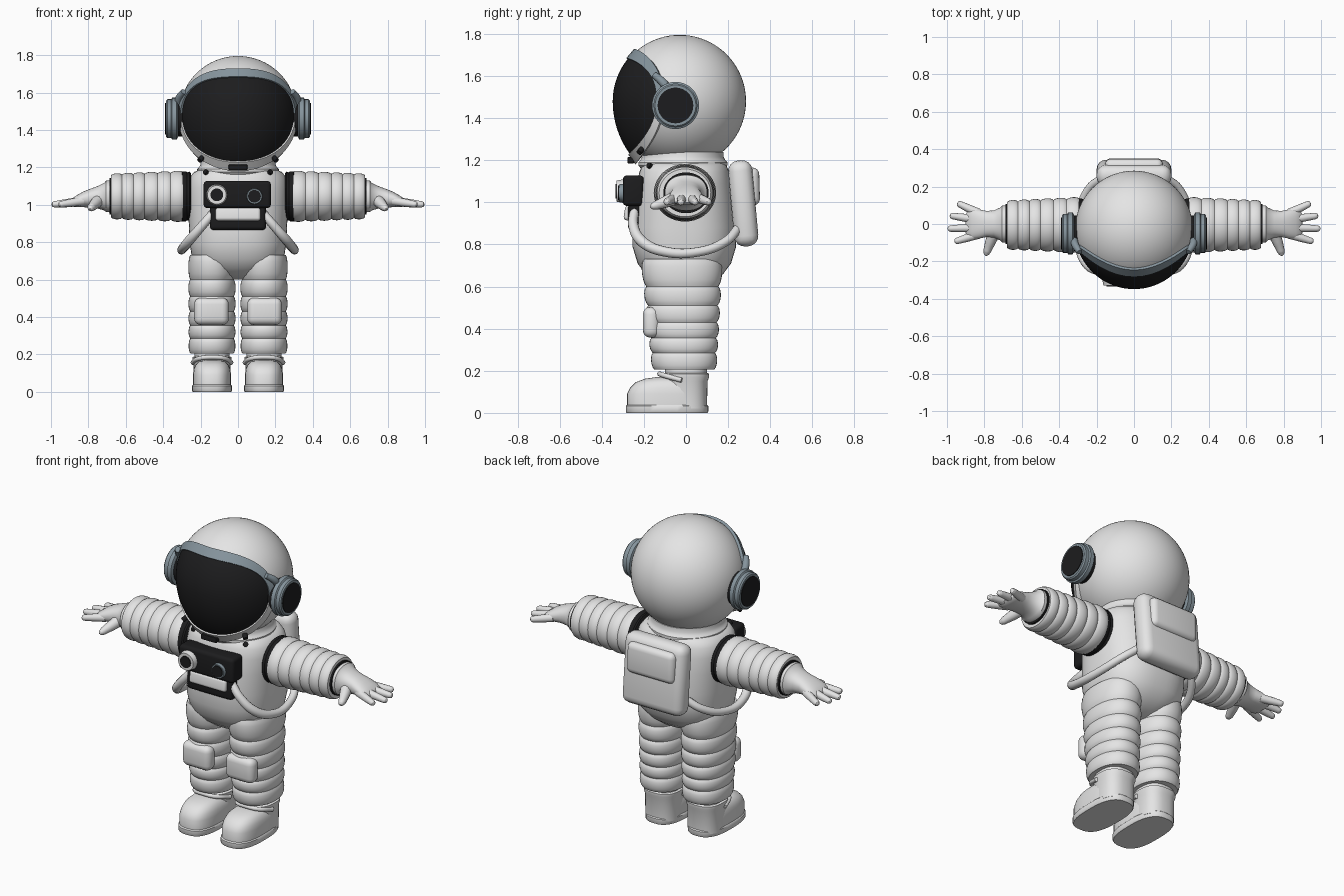
import bpy, bmesh, math
from math import sin, cos, pi, radians
from mathutils import Vector, Matrix

if "Cube" in bpy.data.objects:
    bpy.data.objects.remove(bpy.data.objects["Cube"])


def material(name, rgb):
    m = bpy.data.materials.new(name)
    m.diffuse_color = (*rgb, 1)
    m.use_nodes = True
    m.node_tree.nodes["Principled BSDF"].inputs["Base Color"].default_value = m.diffuse_color
    return m


WHITE = material("suit_white", (0.78, 0.78, 0.78))
BLACK = material("gloss_black", (0.012, 0.012, 0.013))
GREY = material("trim_grey", (0.24, 0.30, 0.34))


def finish(name, bm, mat, mirror=False, angle=40):
    bmesh.ops.recalc_face_normals(bm, faces=bm.faces)
    me = bpy.data.meshes.new(name)
    bm.to_mesh(me)
    bm.free()
    me.materials.append(mat)
    me.shade_smooth()
    me.set_sharp_from_angle(angle=radians(angle))
    ob = bpy.data.objects.new(name, me)
    bpy.context.collection.objects.link(ob)
    if mirror:
        ob.modifiers.new("Mirror", 'MIRROR').use_mirror_merge = False
    return ob


def oval(c, a, b, axis='z', p=2.0, n=40):
    """Superellipse section around c, perpendicular to axis."""
    pts = []
    for i in range(n):
        t = 2 * pi * i / n
        u = a * math.copysign(abs(cos(t)) ** (2 / p), cos(t))
        v = b * math.copysign(abs(sin(t)) ** (2 / p), sin(t))
        off = {'z': (u, v, 0), 'x': (0, u, v), 'y': (u, 0, v)}[axis]
        pts.append(Vector(c) + Vector(off))
    return pts


def skin(name, rings, mat, mirror=False, loop=False, angle=40):
    """Bridge equal-length point rings into a closed surface."""
    bm = bmesh.new()
    vs = [[bm.verts.new(p) for p in r] for r in rings]
    n = len(vs[0])
    pairs = list(zip(vs, vs[1:])) + ([(vs[-1], vs[0])] if loop else [])
    for r0, r1 in pairs:
        for i in range(n):
            j = (i + 1) % n
            bm.faces.new((r0[i], r0[j], r1[j], r1[i]))
    if not loop:
        bm.faces.new(vs[0])
        bm.faces.new(vs[-1])
    return finish(name, bm, mat, mirror, angle)


def box(name, c, size, mat, r=0.02, mirror=False, tilt=0.0):
    """Rounded box."""
    bm = bmesh.new()
    bmesh.ops.create_cube(bm, size=1)
    bmesh.ops.scale(bm, vec=size, verts=bm.verts)
    bmesh.ops.bevel(bm, geom=bm.edges[:], offset=r, segments=4, profile=0.5, affect='EDGES')
    bm.transform(Matrix.Translation(c) @ Matrix.Rotation(tilt, 4, 'X'))
    return finish(name, bm, mat, mirror)


def disc(name, c, normal, r, depth, mat, mirror=False, r2=None):
    bm = bmesh.new()
    m = Matrix.Translation(c) @ Vector(normal).to_track_quat('Z', 'Y').to_matrix().to_4x4()
    bmesh.ops.create_cone(bm, cap_ends=True, segments=28, radius1=r, radius2=r2 or r, depth=depth, matrix=m)
    return finish(name, bm, mat, mirror)


def tube(name, pts, radii, mat, mirror=True):
    """Round tube through smooth points."""
    cu = bpy.data.curves.new(name, 'CURVE')
    cu.dimensions, cu.bevel_depth, cu.bevel_resolution = '3D', 1.0, 4
    cu.use_fill_caps, cu.resolution_u = True, 8
    sp = cu.splines.new('BEZIER')
    sp.bezier_points.add(len(pts) - 1)
    for bp, p, r in zip(sp.bezier_points, pts, radii):
        bp.co, bp.radius = p, r
        bp.handle_left_type = bp.handle_right_type = 'AUTO'
    ob = bpy.data.objects.new(name, cu)
    bpy.context.collection.objects.link(ob)
    me = bpy.data.meshes.new_from_object(ob.evaluated_get(bpy.context.evaluated_depsgraph_get()))
    bpy.data.objects.remove(ob)
    bm = bmesh.new()
    bm.from_mesh(me)
    me.materials.clear()
    return finish(name, bm, mat, mirror, 60)


def puffs(edges, section, bulge=0.07, steps=8):
    """Padded rolls: section(position, swell) gives each ring."""
    rings = []
    for e0, e1 in zip(edges, edges[1:]):
        for j in range(steps):
            t = j / steps
            rings.append(section(e0 + (e1 - e0) * t, 1 - bulge + bulge * sin(pi * t) ** 0.6))
    rings.append(section(edges[-1], 1 - bulge))
    return rings


# Helmet shell
HEAD = Vector((0, -0.03, 1.48))
bm = bmesh.new()
bmesh.ops.create_uvsphere(bm, u_segments=64, v_segments=40, radius=0.315, matrix=Matrix.Translation(HEAD))
finish("helmet", bm, WHITE)


def on_head(t, k, lon, up, down, lift, r=None):
    """Point on the visor outline, scaled by k, wrapped round the helmet."""
    c, s = cos(t), sin(t)
    p = 2.5 if s > 0 else 2.1
    lo = radians(lon) * k * math.copysign(abs(c) ** (2 / p), c)
    la = radians(up if s > 0 else down) * k * math.copysign(abs(s) ** (2 / p), s)
    rad = r or 0.318 + lift + 0.027 * max(0, -la / radians(47)) ** 2
    return HEAD + rad * Vector((sin(lo) * cos(la), -cos(lo) * cos(la), sin(la)))


# Visor glass
N = 72
skin("visor", [[on_head(2 * pi * i / N, k / 14, 72, 40, 47, 0) for i in range(N)]
               for k in [0.05] + list(range(1, 15))], BLACK)

# Visor rim: grey brow above, white chin guard below
rim = []
for i in range(N):
    t = 2 * pi * i / N
    rim.append([on_head(t, 1, 70, 39, 46, 0, 0.30), on_head(t, 1, 70, 39, 46, 0.008),
                on_head(t, 1, 76, 49, 55, 0.012), on_head(t, 1, 77, 50, 56, 0, 0.30)])
ob = skin("visor_rim", rim, WHITE, loop=True)
ob.data.materials.append(GREY)
for f in ob.data.polygons:
    f.material_index = int(f.center.z > 1.47)

# Ear pieces
ear = [(0.28, 0.095), (0.325, 0.095)]
skin("ear_mount", [oval((x, -0.05, 1.46), r, r, 'x') for x, r in ear], BLACK, True)
ear = [(0.322, 0.10), (0.328, 0.112), (0.352, 0.112), (0.357, 0.104), (0.378, 0.104), (0.385, 0.097)]
skin("ear_ring", [oval((x, -0.05, 1.46), r, r, 'x') for x, r in ear], GREY, True)
disc("ear_cap", (0.385, -0.05, 1.46), (1, 0, 0), 0.085, 0.008, BLACK, True)
tube("brow_hinge", [(0.29, -0.15, 1.605), (0.315, -0.11, 1.57), (0.32, -0.08, 1.53)], [0.016, 0.02, 0.02], GREY)

# Chin and collar studs
disc("chin_stud", (0.198, -0.215, 1.245), (0.2, -0.19, -0.23), 0.014, 0.03, BLACK, True)
disc("collar_stud", (0.165, -0.165, 1.168), (0.6, -0.7, 0.5), 0.014, 0.04, BLACK, True)
box("chin_latch", (0, -0.262, 1.2), (0.1, 0.03, 0.03), BLACK, 0.004)

# Torso and neck collar
prof = [(0.60, 0.05, 0.07), (0.625, 0.13, 0.14), (0.66, 0.20, 0.185), (0.71, 0.245, 0.222), (0.79, 0.258, 0.246),
        (0.88, 0.262, 0.246), (1.0, 0.268, 0.237), (1.09, 0.268, 0.225), (1.145, 0.258, 0.213),
        (1.175, 0.235, 0.2), (1.19, 0.2, 0.185)]
skin("torso", [oval((0, -0.008, z), a, b, p=2.5, n=64) for z, a, b in prof], WHITE)
neck = [(1.16, 0.205), (1.175, 0.218), (1.19, 0.218), (1.2, 0.208), (1.215, 0.2), (1.24, 0.2)]
skin("neck_collar", [oval((0, -0.015, z), r, r * 0.97, n=64) for z, r in neck], WHITE)


# Arms
def arm_section(x, s):
    k = (x - 0.29) / 0.385
    return oval((x, -0.005, 1.045), (0.15 - 0.018 * k) * s, (0.138 - 0.016 * k) * s, 'x')


skin("arm", puffs([0.29, 0.36, 0.43, 0.50, 0.56, 0.62, 0.678], arm_section), WHITE, True)
cuff = [(0.25, 0.12), (0.258, 0.132), (0.272, 0.128), (0.28, 0.134), (0.298, 0.134), (0.305, 0.125)]
skin("shoulder_seal", [oval((x, -0.005, 1.045), r + 0.008, r, 'x') for x, r in cuff], BLACK, True)
skin("wrist_seal", [oval((x, 0, 1.045), 0.108, 0.097, 'x') for x in (0.66, 0.688)], BLACK, True)

# Gloves
palm = [(0.68, 0.098, 0.086, 1.045), (0.705, 0.1, 0.084, 1.045), (0.715, 0.088, 0.074, 1.043),
        (0.75, 0.072, 0.06, 1.04), (0.79, 0.07, 0.05, 1.035), (0.83, 0.078, 0.041, 1.028),
        (0.865, 0.08, 0.031, 1.018), (0.89, 0.072, 0.02, 1.011), (0.9, 0.05, 0.008, 1.008)]
skin("glove", [oval((x, 0, z), a, b, 'x', 2.3) for x, a, b, z in palm], WHITE, True)
for name, y0, x1, y1 in (("little_finger", 0.058, 0.945, 0.112), ("ring_finger", 0.022, 0.985, 0.045),
                         ("middle_finger", -0.02, 0.997, -0.025), ("index_finger", -0.055, 0.96, -0.095)):
    a, b = Vector((0.83, y0, 1.02)), Vector((x1, y1, 1.0))
    tube(name, [a, a.lerp(b, 0.5), a.lerp(b, 0.9), a.lerp(b, 0.97), b], [0.024, 0.021, 0.017, 0.013, 0.003], WHITE)
tube("thumb", [(0.74, -0.03, 1.03), (0.765, -0.09, 1.005), (0.785, -0.145, 0.985), (0.79, -0.162, 0.98),
               (0.792, -0.17, 0.978)], [0.035, 0.029, 0.021, 0.014, 0.003], WHITE)


# Legs
def leg_section(z, s):
    k = (0.72 - z) / 0.52
    return oval((0.139, -0.02 + 0.012 * k, z), (0.127 - 0.002 * k) * s, (0.195 - 0.042 * k) * s, p=2.2)


skin("leg", puffs([0.73, 0.60, 0.51, 0.43, 0.355, 0.285, 0.205], leg_section, 0.075), WHITE, True)
box("knee_pad", (0.142, -0.165, 0.43), (0.185, 0.08, 0.145), WHITE, 0.035, True)

# Boots
shaft = [(0.02, 0.098, 0.1), (0.15, 0.098, 0.102), (0.17, 0.104, 0.11), (0.185, 0.104, 0.11), (0.19, 0.094, 0.1),
         (0.23, 0.092, 0.1)]
skin("boot_shaft", [oval((0.139, 0.0, z), a, b, p=2.5) for z, a, b in shaft], WHITE, True)
foot = [(0.036, 0.102, 0.19, -0.09), (0.09, 0.102, 0.19, -0.09), (0.12, 0.098, 0.18, -0.085),
        (0.145, 0.088, 0.16, -0.08), (0.162, 0.07, 0.125, -0.07), (0.17, 0.04, 0.08, -0.06)]
skin("boot_foot", [oval((0.139, y, z), a, b, p=2.7) for z, a, b, y in foot], WHITE, True)
sole = [(0, 0.103, 0.192), (0.006, 0.107, 0.196), (0.032, 0.107, 0.196), (0.038, 0.102, 0.19)]
skin("boot_sole", [oval((0.139, -0.09, z), a, b, p=2.7) for z, a, b in sole], WHITE, True)
tube("boot_strap", [(0.036, -0.02, 0.155), (0.07, -0.105, 0.178), (0.139, -0.125, 0.185), (0.208, -0.105, 0.178),
                    (0.242, -0.02, 0.155)], [0.012] * 5, WHITE)

# Chest control unit
box("control_panel", (-0.004, -0.25, 1.055), (0.36, 0.1, 0.145), BLACK, 0.02)
box("control_lower", (0, -0.24, 0.93), (0.3, 0.07, 0.13), BLACK, 0.02)
box("control_plate", (0, -0.268, 0.948), (0.24, 0.05, 0.07), WHITE, 0.015, tilt=-0.15)
disc("dial_ring", (-0.113, -0.305, 1.053), (0, -1, 0), 0.06, 0.05, WHITE, r2=0.05)
disc("dial_face", (-0.113, -0.332, 1.053), (0, -1, 0), 0.034, 0.006, BLACK)
disc("gauge_ring", (0.088, -0.303, 1.045), (0, -1, 0), 0.044, 0.03, GREY, r2=0.04)
disc("gauge_face", (0.088, -0.32, 1.045), (0, -1, 0), 0.034, 0.006, BLACK)

# Backpack
box("backpack", (0, 0.272, 0.995), (0.4, 0.115, 0.41), WHITE, 0.05, tilt=0.09)
box("backpack_panel", (0, 0.312, 1.075), (0.31, 0.075, 0.18), WHITE, 0.032, tilt=0.03)

# Air hoses from chest to backpack
tube("air_hose", [(0.13, -0.245, 0.96), (0.19, -0.25, 0.89), (0.255, -0.21, 0.815), (0.295, -0.11, 0.768),
                  (0.292, 0.06, 0.765), (0.24, 0.19, 0.815), (0.16, 0.25, 0.88)],
     [0.022, 0.024, 0.026, 0.024, 0.022, 0.022, 0.022], WHITE)
